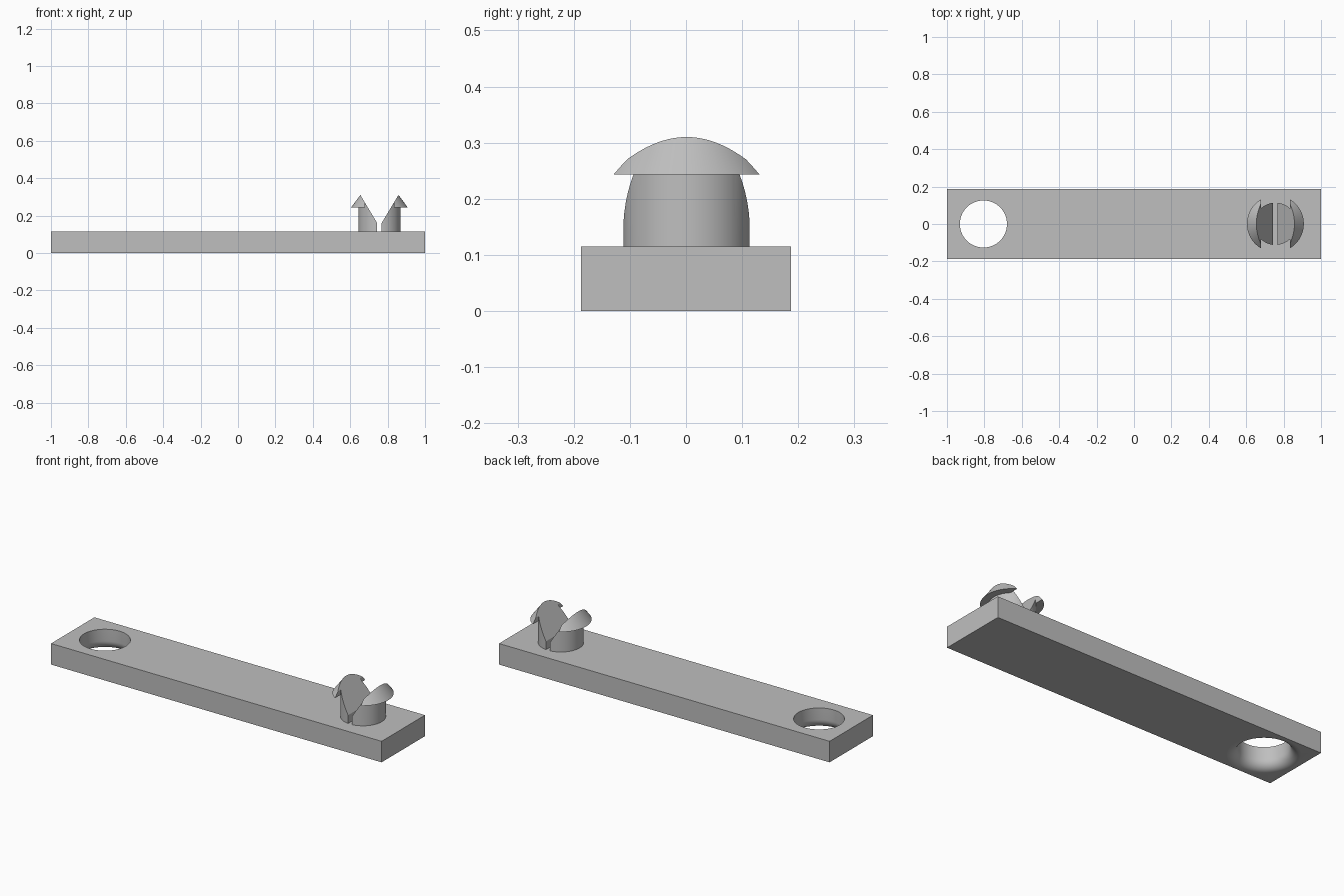
import bpy, bmesh, math
from mathutils import Vector

cube = bpy.data.objects.get("Cube")
if cube:
    bpy.data.objects.remove(cube, do_unlink=True)

THICK = 0.115           # strap thickness
HALF_WIDTH = 0.1875
HOLE_X, HOLE_R, FILLET = -0.805, 0.126, 0.05
STUD_X, STUD_R = 0.756, 0.113

grey = bpy.data.materials.new("plain grey")
grey.use_nodes = True
colour = (0.52, 0.52, 0.52, 1)
grey.diffuse_color = colour
grey.node_tree.nodes["Principled BSDF"].inputs["Base Color"].default_value = colour


def make_object(name, bm):
    bmesh.ops.recalc_face_normals(bm, faces=bm.faces)
    mesh = bpy.data.meshes.new(name)
    bm.to_mesh(mesh)
    bm.free()
    mesh.materials.append(grey)
    obj = bpy.data.objects.new(name, mesh)
    bpy.context.collection.objects.link(obj)
    return obj


def smooth(obj):
    bpy.ops.object.select_all(action="DESELECT")
    obj.select_set(True)
    bpy.context.view_layer.objects.active = obj
    bpy.ops.object.shade_smooth_by_angle(angle=math.radians(30))


def lathe(profile, segments=64):
    """Closed solid turned about z from (radius, height) points."""
    bm = bmesh.new()
    rings = []
    for r, z in profile:
        rings.append([bm.verts.new((r * math.cos(a), r * math.sin(a), z))
                      for a in (math.tau * i / segments for i in range(segments))])
    for low, high in zip(rings, rings[1:]):
        for i in range(segments):
            j = (i + 1) % segments
            bm.faces.new((low[i], low[j], high[j], high[i]))
    bm.faces.new(rings[0][::-1])
    bm.faces.new(rings[-1])
    return bm


def slice_off(bm, point, normal):
    """Remove everything on the normal's side of a plane and cap the cut."""
    result = bmesh.ops.bisect_plane(
        bm, geom=bm.verts[:] + bm.edges[:] + bm.faces[:],
        plane_co=point, plane_no=normal, clear_outer=True)
    edges = [e for e in result["geom_cut"] if isinstance(e, bmesh.types.BMEdge)]
    bmesh.ops.holes_fill(bm, edges=[e for e in edges if e.is_boundary], sides=0)


# Strap with a round hole whose lower rim is rounded over
bm = bmesh.new()
bmesh.ops.create_cube(bm, size=1)
bmesh.ops.scale(bm, vec=(2, 2 * HALF_WIDTH, THICK), verts=bm.verts)
bmesh.ops.translate(bm, vec=(0, 0, THICK / 2), verts=bm.verts)
strap = make_object("strap", bm)

flare = [(HOLE_R + FILLET * (1 - math.sin(t)), FILLET * (1 - math.cos(t)))
         for t in (math.pi / 2 * i / 10 for i in range(11))]
bm = lathe([(HOLE_R + FILLET, -0.05)] + flare + [(HOLE_R, THICK + 0.05)])
bmesh.ops.translate(bm, vec=(HOLE_X, 0, 0), verts=bm.verts)
cutter = make_object("hole_cutter", bm)
cutter.hide_render = True

cut = strap.modifiers.new("hole", "BOOLEAN")
cut.operation, cut.solver, cut.object = "DIFFERENCE", "EXACT", cutter
bpy.context.view_layer.objects.active = strap
bpy.ops.object.modifier_apply(modifier=cut.name)
bpy.data.objects.remove(cutter, do_unlink=True)
smooth(strap)
for face in strap.data.polygons:
    if face.area > 0.02:
        face.use_smooth = False

# Split snap stud: two posts with barbed heads, parted by a slot and a V cut
V_LOW, V_HIGH = Vector((0.012, 0, 0.16)), Vector((0.102, 0, 0.31))
run = V_HIGH - V_LOW
for side, label in ((1, "left"), (-1, "right")):
    v_normal = Vector((-run.z * side, 0, run.x))
    v_point = Vector((V_LOW.x * side, 0, V_LOW.z))
    parts = (
        ("post", [(STUD_R, THICK), (STUD_R, 0.27)], V_LOW.x),
        ("barb", [(0.152, 0.243), (0.099, 0.314)], 0.078),
    )
    for part, profile, inner in parts:
        bm = lathe(profile)
        slice_off(bm, Vector((inner * side, 0, 0)), Vector((-side, 0, 0)))
        slice_off(bm, v_point, v_normal)
        bmesh.ops.translate(bm, vec=(STUD_X, 0.001, 0), verts=bm.verts)
        smooth(make_object(f"{label}_{part}", bm))
